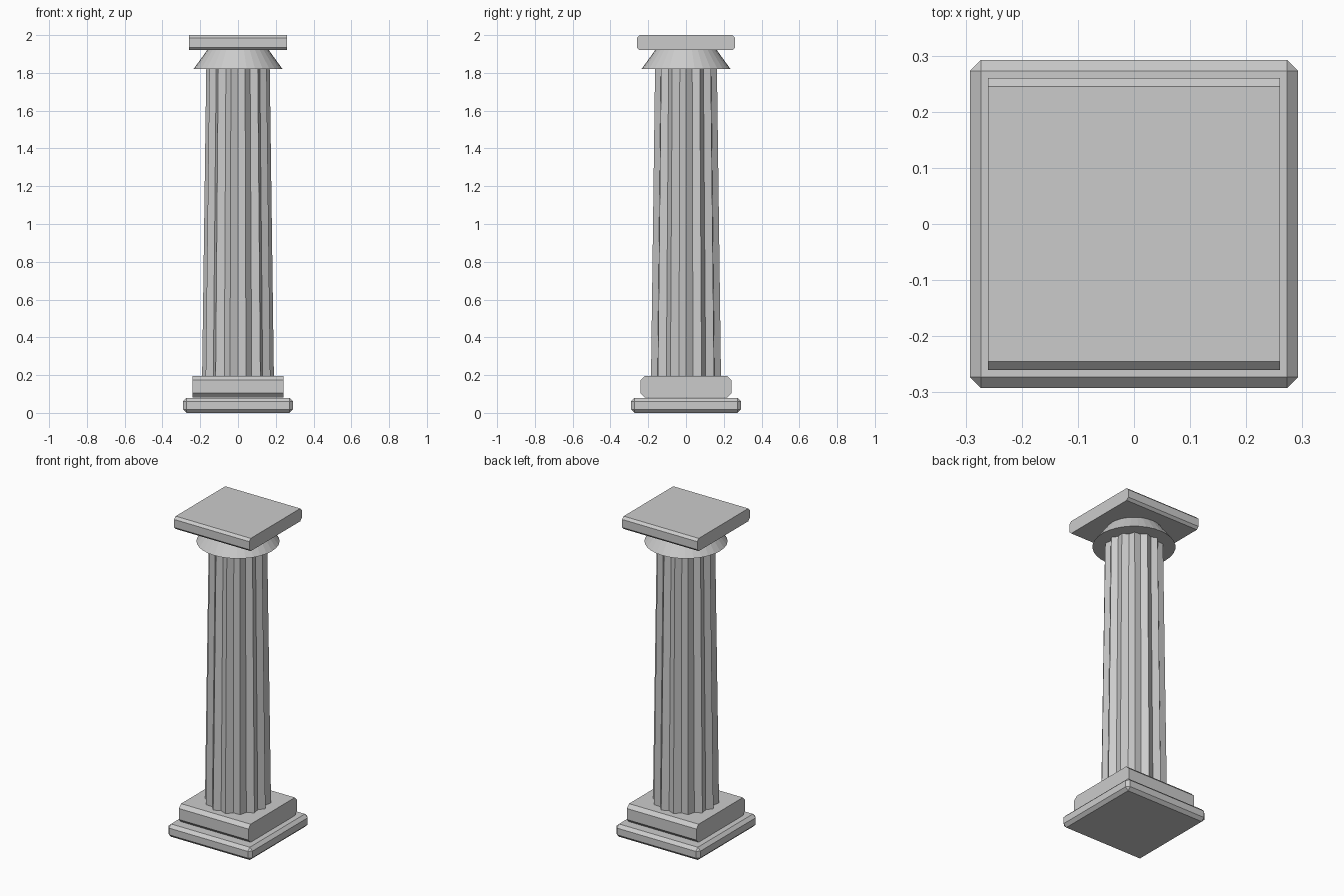
import bpy, bmesh, math

if "Cube" in bpy.data.objects:
    bpy.data.objects.remove(bpy.data.objects["Cube"])


def make_object(name, bm):
    bmesh.ops.recalc_face_normals(bm, faces=bm.faces)
    mesh = bpy.data.meshes.new(name)
    bm.to_mesh(mesh)
    bm.free()
    obj = bpy.data.objects.new(name, mesh)
    bpy.context.collection.objects.link(obj)
    return obj


def chamfered_slab(name, half, z0, z1, chamfer, all_edges=False):
    """Square slab; chamfers either every edge or only those running along x."""
    bm = bmesh.new()
    bmesh.ops.create_cube(bm, size=1)
    for v in bm.verts:
        v.co.x *= 2 * half
        v.co.y *= 2 * half
        v.co.z = z0 if v.co.z < 0 else z1
    edges = [e for e in bm.edges
             if all_edges or abs(e.verts[0].co.x - e.verts[1].co.x) > half]
    bmesh.ops.bevel(bm, geom=edges, offset=chamfer, offset_type='OFFSET',
                    segments=1, affect='EDGES')
    return make_object(name, bm)


def lofted_rings(name, count, rings, inner=1.0):
    """Stack of rings (radius, z); odd corners are pulled in by the inner ratio."""
    bm = bmesh.new()
    loops = []
    for radius, z in rings:
        loop = []
        for i in range(count):
            a = 2 * math.pi * i / count
            r = radius * (inner if i % 2 else 1.0)
            loop.append(bm.verts.new((r * math.cos(a), r * math.sin(a), z)))
        loops.append(loop)
    for low, high in zip(loops, loops[1:]):
        for i in range(count):
            j = (i + 1) % count
            bm.faces.new((low[i], low[j], high[j], high[i]))
    bm.faces.new(loops[0])
    bm.faces.new(loops[-1])
    return make_object(name, bm)


# Stepped base
chamfered_slab("plinth", 0.292, 0.0, 0.08, 0.019, all_edges=True)
chamfered_slab("base_block", 0.241, 0.082, 0.195, 0.022)

# Tapered shaft with 14 V-shaped flutes
lofted_rings("fluted_shaft", 28, [(0.19, 0.19), (0.168, 1.825)], inner=0.88)

# Flared capital and top slab
lofted_rings("capital", 32, [(0.236, 1.82), (0.162, 1.922)])
chamfered_slab("abacus", 0.26, 1.92, 2.0, 0.015)
